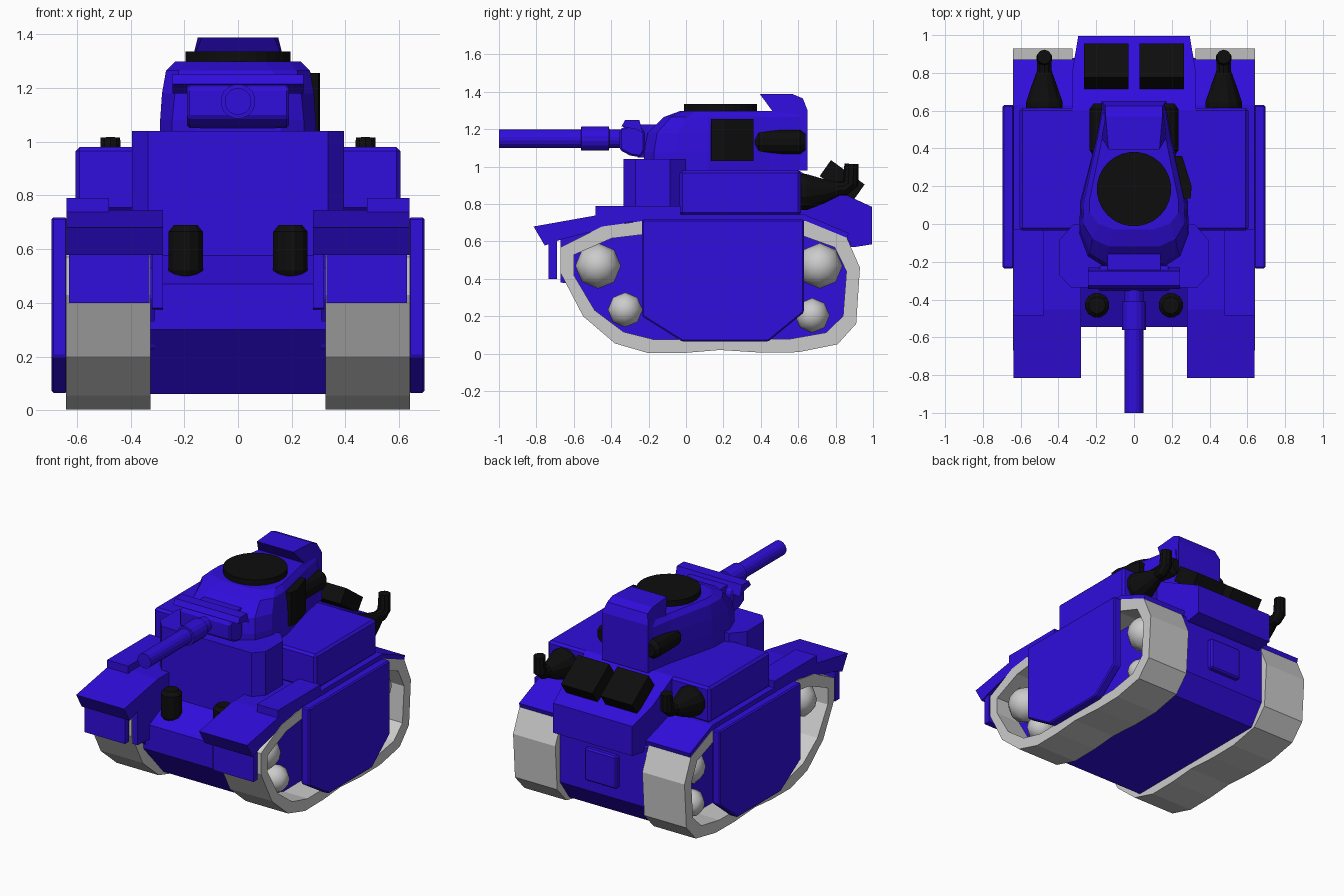
import bpy, bmesh, math
from mathutils import Matrix, Vector

if "Cube" in bpy.data.objects:
    bpy.data.objects.remove(bpy.data.objects["Cube"])


def material(name, rgb):
    m = bpy.data.materials.new(name)
    m.diffuse_color = (*rgb, 1)
    m.use_nodes = True
    m.node_tree.nodes["Principled BSDF"].inputs["Base Color"].default_value = m.diffuse_color
    return m


BLUE = material("blue_paint", (0.03, 0.004, 0.72))
BLACK = material("black_metal", (0.004, 0.004, 0.004))


def finish(name, bm, mat, mirror=False, bevel=0, smooth=False):
    bmesh.ops.recalc_face_normals(bm, faces=bm.faces)
    me = bpy.data.meshes.new(name)
    bm.to_mesh(me)
    bm.free()
    ob = bpy.data.objects.new(name, me)
    bpy.context.collection.objects.link(ob)
    if mat:
        me.materials.append(mat)
    if bevel:
        b = ob.modifiers.new("bevel", 'BEVEL')
        b.width = bevel
        b.segments = 1
        b.limit_method = 'ANGLE'
    if mirror:
        m = ob.modifiers.new("mirror", 'MIRROR')
        m.use_mirror_merge = False
    if smooth:
        for p in me.polygons:
            p.use_smooth = len(p.vertices) <= 4
    return ob


def loft(name, rings, mat, closed=False, **kw):
    """Skin a list of equal-length rings; cap the ends or join last to first."""
    bm = bmesh.new()
    rows = [[bm.verts.new(p) for p in r] for r in rings]
    n = len(rows[0])
    pairs = list(zip(rows, rows[1:]))
    if closed:
        pairs.append((rows[-1], rows[0]))
    else:
        bm.faces.new(rows[0])
        bm.faces.new(rows[-1])
    for a, b in pairs:
        for i in range(n):
            j = (i + 1) % n
            bm.faces.new((a[i], a[j], b[j], b[i]))
    return finish(name, bm, mat, **kw)


def side_prism(name, pts, x0, x1, mat, **kw):
    return loft(name, [[(x, y, z) for y, z in pts] for x in (x0, x1)], mat, **kw)


def box(name, x, y, z, mat, **kw):
    pts = [(y[0], z[0]), (y[1], z[0]), (y[1], z[1]), (y[0], z[1])]
    return side_prism(name, pts, x[0], x[1], mat, **kw)


def tube(name, path, radii, sides, mat, **kw):
    """Rings of the given radii along a path lying in a plane of constant x."""
    rings = []
    path = [Vector(p) for p in path]
    for i, p in enumerate(path):
        t = (path[min(i + 1, len(path) - 1)] - path[max(i - 1, 0)]).normalized()
        u = Vector((1, 0, 0))
        v = t.cross(u)
        rings.append([p + radii[i] * (math.cos(a) * u + math.sin(a) * v)
                      for a in [math.tau * (k + .5) / sides for k in range(sides)]])
    return loft(name, rings, mat, **kw)


def sym(half, z):
    """Full plan outline from its right half."""
    return [(x, y, z) for x, y in half] + [(-x, y, z) for x, y in reversed(half)]


# Tracks: closed band around the running gear
outer = [(-.67, .57), (-.67, .43), (-.55, .2), (-.38, .055), (-.2, .003), (0, .005),
         (.18, .02), (.4, .006), (.6, .008), (.81, .05), (.91, .16), (.93, .46),
         (.86, .62), (.64, .71), (-.23, .71), (-.45, .68)]
inner = [(.13 + (y - .13) * .91, .365 + (z - .365) * .8) for y, z in outer]
loft("track", [[(.325, *p) for p in outer], [(.64, *p) for p in outer],
               [(.64, *p) for p in inner], [(.325, *p) for p in inner]],
     None, closed=True, mirror=True)
side_prism("track_inner_plate", inner, .31, .46, BLUE, mirror=True)

# Wheels: low-poly domes
for i, (y, z, r) in enumerate([(-.47, .47, .122), (-.325, .235, .093),
                               (.715, .47, .122), (.675, .205, .093)]):
    bm = bmesh.new()
    bmesh.ops.create_uvsphere(bm, u_segments=8, v_segments=6, radius=r,
                              matrix=Matrix.Translation((.5, y, z)) @
                              Matrix.Rotation(math.pi / 2, 4, 'Y'))
    finish(f"wheel_{i}", bm, None, mirror=True, smooth=True)

# Side skirts
side_prism("side_skirt", [(-.235, .718), (.63, .718), (.63, .22), (.44, .065),
                          (-.02, .065), (-.235, .2)], .635, .695, BLUE,
           mirror=True, bevel=.008)

# Hull
side_prism("lower_hull", [(-.545, .3), (-.545, .47), (-.33, .577), (-.33, .74), (.62, .74),
                          (.88, .6), (.88, .2), (.78, .06), (-.33, .06)],
           -.325, .325, BLUE)
deck = [(.6, .98), (.82, .865), (.995, .785), (.995, .585), (.9, .57), (.6, .57)]
loft("engine_deck", [[(s * (.325 if y < .9 else .295), y, z) for y, z in deck]
                     for s in (-1, 1)], BLUE)
box("rear_door", (-.12, .12), (.85, .915), (.28, .5), BLUE, bevel=.01)
box("upper_hull", (-.605, .605), (-.035, .615), (.74, .98), BLUE, bevel=.015)
base = [(.335, -.335), (.395, -.27), (.395, -.085), (.32, 0)]
loft("turret_base", [sym(base, .6), sym(base, 1.04)], BLUE)

# Fenders
side_prism("fender", [(-.815, .68), (-.45, .745), (.63, .745), (.87, .645), (.86, .61),
                      (.64, .705), (-.3, .705), (-.67, .61), (-.755, .578)],
           .28, .638, BLUE, mirror=True)
box("fender_locker", (.48, .638), (-.485, -.03), (.73, .79), BLUE, mirror=True)
box("mud_flap", (.33, .63), (-.735, -.69), (.4, .64), BLUE, mirror=True)
side_prism("fender_cheek", [(-.67, .64), (-.67, .38), (-.5, .37), (-.2, .37), (-.2, .72),
                            (-.45, .72)], .28, .32, BLUE, mirror=True)

# Headlights
tube("headlight", [(.195, -.43, z) for z in (.49, .52, .665, .69)],
     [.05, .066, .066, .045], 12, BLACK, mirror=True)

# Engine grilles on the sloping deck
side_prism("engine_grille", [(.775, 1.035), (.955, .905), (.895, .82), (.715, .95)],
           .03, .265, BLACK, mirror=True)

# Exhausts: cone muffler with upturned pipe
tube("muffler", [(.475, y, z) for y, z in ((.6, .865), (.645, .865), (.73, .87), (.81, .88))],
     [.1, .1, .07, .04], 12, BLACK, mirror=True)
tube("exhaust_pipe", [(.475, y, z) for y, z in ((.75, .88), (.85, .885), (.88, .91), (.885, 1.015))],
     [.038, .04, .042, .038], 10, BLACK, mirror=True)

# Turret shell: plan outlines stacked upward
low = [(.16, -.225), (.245, -.17), (.29, -.05), (.285, .12), (.2, .45), (.17, .62)]
mid = [(.15, -.205), (.235, -.155), (.283, -.04), (.278, .12), (.2, .45), (.17, .62)]
high = [(.13, -.12), (.22, -.08), (.268, .0), (.265, .12), (.195, .44), (.165, .61)]
top = [(.1, -.03), (.19, .0), (.235, .06), (.235, .13), (.175, .42), (.15, .58)]
loft("turret", [sym(low, .98), sym(low, 1.08), sym(mid, 1.18), sym(high, 1.265),
                sym(top, 1.298)], BLUE)

# Rear bustle with forward lip
bustle = [(.395, 1.388), (.57, 1.388), (.625, 1.365), (.65, 1.3), (.65, .98), (.46, .98), (.46, 1.3)]
loft("turret_bustle", [[(s * (.135 if y < .42 else .15 if z > 1.36 else .172), y, z)
                        for y, z in bustle] for s in (-1, 1)], BLUE)

# Turret fittings
tube("turret_hatch", [(0, .185, 1.28), (0, .185, 1.336)], [.197, .197], 28, BLACK)
tube("turret_canister", [(.17, y, 1.132) for y in (.36, .39, .61, .638)],
     [.045, .067, .067, .045], 12, BLACK, mirror=True)
loft("turret_side_plate", [[(.22, .13, z), (.3, .135, z), (.305, .2, z), (.255, .36, z), (.2, .36, z)]
                           for z in (1.03, 1.255)], BLACK)

# Mantlet and gun
box("mantlet_mount", (-.14, .14), (-.26, -.1), (1.05, 1.225), BLUE)
side_prism("mantlet", [(-.355, 1.09), (-.3, 1.06), (-.24, 1.05), (-.22, 1.09), (-.22, 1.19),
                       (-.25, 1.22), (-.31, 1.22), (-.355, 1.2)], -.19, .19, BLUE, bevel=.01)
side_prism("mantlet_hood", [(-.345, 1.215), (-.325, 1.25), (-.25, 1.25), (-.23, 1.18), (-.27, 1.2)],
           -.243, .243, BLUE)
tube("gun", [(0, y, 1.15) for y in (-.3, -.41, -.411, -.56, -.561, -1)],
     [.05, .05, .065, .065, .05, .05], 16, BLUE)
